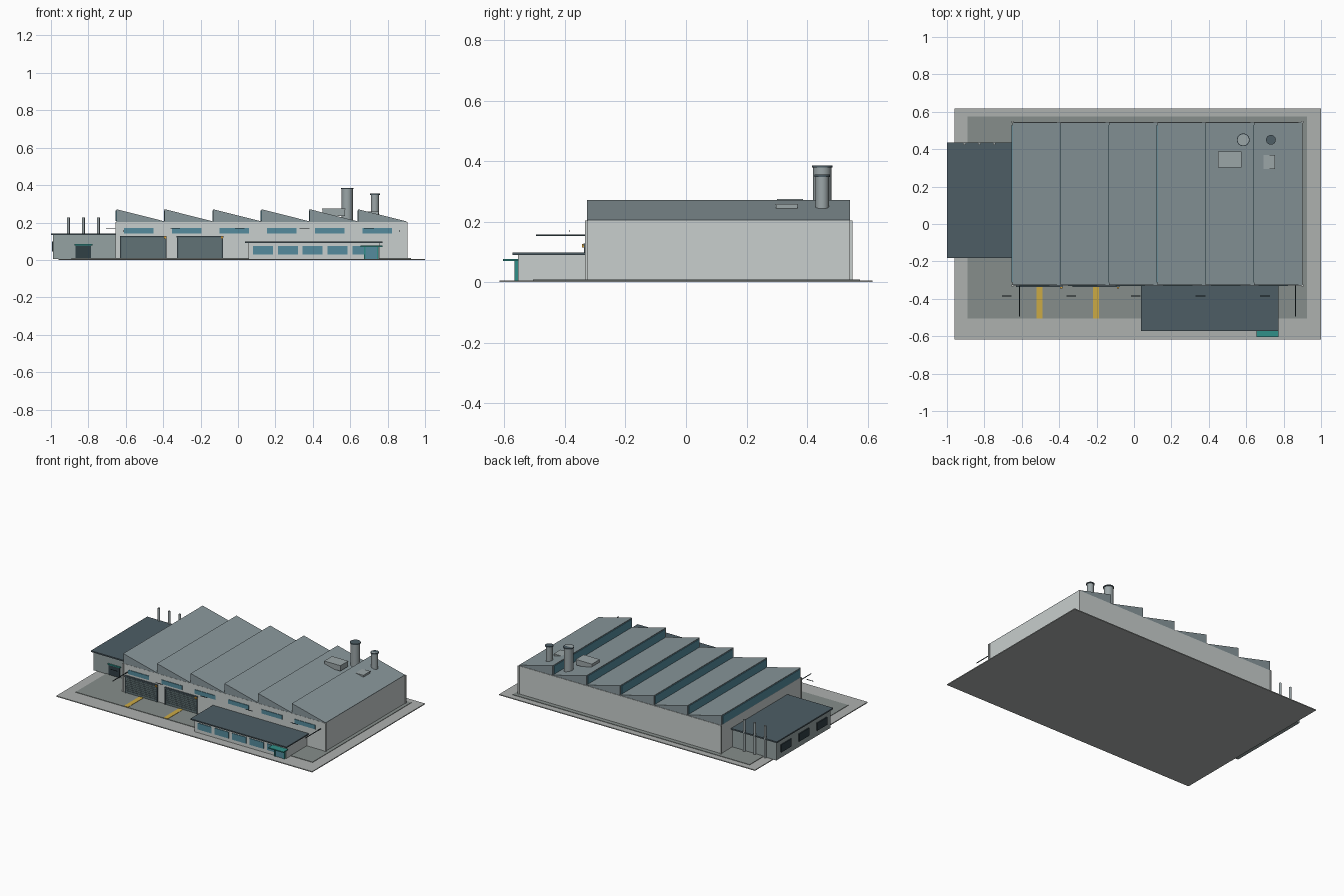
import bpy, bmesh, math

if "Cube" in bpy.data.objects:
    bpy.data.objects.remove(bpy.data.objects["Cube"])

def material(name, r, g, b):
    m = bpy.data.materials.new(name)
    m.diffuse_color = (r, g, b, 1)
    m.use_nodes = True
    m.node_tree.nodes["Principled BSDF"].inputs["Base Color"].default_value = m.diffuse_color
    return m

WALL = material("wall", .58, .62, .61)
ANNEX = material("annex_wall", .30, .36, .36)
ROOF = material("roof_metal", .25, .31, .33)
SLATE = material("slate", .075, .11, .13)
GLASS = material("glass", .09, .26, .34)
DARK = material("dark", .03, .05, .06)
SHUTTER = material("shutter", .12, .17, .18)
PAVE = material("pavement", .42, .44, .43)
ASPHALT = material("asphalt", .24, .27, .26)
YELLOW = material("yellow", .60, .40, .06)
TEAL = material("teal", .03, .28, .25)
METAL = material("metal", .33, .38, .39)
AMBER = material("amber", .8, .4, .05)

def finish(name, bm, mat):
    bmesh.ops.recalc_face_normals(bm, faces=bm.faces)
    me = bpy.data.meshes.new(name)
    bm.to_mesh(me)
    bm.free()
    ob = bpy.data.objects.new(name, me)
    me.materials.append(mat)
    bpy.context.collection.objects.link(ob)
    return ob

def box(name, x0, x1, y0, y1, z0, z1, mat):
    bm = bmesh.new()
    bmesh.ops.create_cube(bm, size=1)
    for v in bm.verts:
        v.co = ((x0 + x1) / 2 + v.co.x * (x1 - x0),
                (y0 + y1) / 2 + v.co.y * (y1 - y0),
                (z0 + z1) / 2 + v.co.z * (z1 - z0))
    return finish(name, bm, mat)

def cylinder(name, x, y, z0, z1, r, mat, n=24):
    bm = bmesh.new()
    bmesh.ops.create_cone(bm, cap_ends=True, segments=n, radius1=r, radius2=r, depth=z1 - z0)
    for f in bm.faces:
        f.smooth = len(f.verts) == 4
    for e in bm.edges:
        e.smooth = all(len(f.verts) == 4 for f in e.link_faces)
    bmesh.ops.translate(bm, verts=bm.verts, vec=(x, y, (z0 + z1) / 2))
    return finish(name, bm, mat)

# Site: slab, asphalt yard, yellow lane marks
box("pavement", -.96, 1, -.617, .617, 0, .006, PAVE)
box("asphalt_yard", -.89, .925, -.505, .575, .005, .009, ASPHALT)
for x in (-.505, -.202):
    box("lane_mark", x - .016, x + .016, -.505, -.335, .008, .011, YELLOW)

# Main hall and corner trims
HX0, HX1, HY0, HY1, HZ = -.65, .90, -.328, .545, .203
box("main_hall", HX0, HX1, HY0, HY1, .005, HZ, WALL)
for x in (HX0, HX1):
    for y in (HY0, HY1):
        box("corner_trim", x - .005, x + .005, y - .005, y + .005, .005, HZ, WALL)

# Sawtooth roof with glazed upright faces
PITCH = (HX1 - HX0) / 6
for i in range(6):
    a = HX0 + i * PITCH
    bm = bmesh.new()
    prof = [(a, HZ - .001), (a + PITCH, HZ - .001), (a + PITCH, HZ + .003), (a, .271)]
    f = bm.faces.new([bm.verts.new((x, HY0 + .001, z)) for x, z in prof])
    ext = bmesh.ops.extrude_face_region(bm, geom=[f])["geom"]
    bmesh.ops.translate(bm, verts=[v for v in ext if isinstance(v, bmesh.types.BMVert)],
                        vec=(0, HY1 - HY0 - .004, 0))
    finish("sawtooth_roof", bm, ROOF)
    box("roof_glazing", a - .004, a + .002, HY0 + .015, HY1 - .015, HZ + .006, .265, GLASS)
    # high windows below each tooth
    c = -.53 + i * .255
    box("high_window", c - .079, c + .079, HY0 - .004, HY0 + .002, .142, .170, GLASS)

# Roller doors with frame, slats and warning lamp
for x in (-.507, -.203):
    box("roller_door", x - .117, x + .117, HY0 - .005, HY0 + .002, .008, .12, SHUTTER)
    for k in range(8):
        z = .02 + k * .0128
        box("door_slat", x - .115, x + .115, HY0 - .008, HY0 - .004, z, z + .006, SHUTTER)
    box("door_header", x - .125, x + .125, HY0 - .010, HY0 + .002, .119, .128, SLATE)
    for s in (-1, 1):
        box("door_jamb", x + s * .12 - .004, x + s * .12 + .004, HY0 - .009, HY0, .008, .12, SLATE)
    box("warning_lamp", x + .112, x + .124, HY0 - .016, HY0 - .004, .114, .126, AMBER)

# Front office with flat roof, windows and entrance
box("office", .055, .757, -.555, -.325, .005, .092, WALL)
box("office_roof", .037, .772, -.573, -.327, .090, .098, SLATE)
for i in range(5):
    x = .08 + i * .133
    box("office_window", x, x + (.135 if i == 4 else .107), -.559, -.55, .03, .074, GLASS)
box("entrance_door", .68, .745, -.563, -.55, .006, .068, GLASS)
box("entrance_canopy", .655, .772, -.605, -.553, .069, .076, TEAL)
for x in (.677, .748):
    box("entrance_jamb", x - .004, x + .004, -.566, -.55, .006, .07, TEAL)

# Left annex with roof, door, side windows and rear pipes
box("annex", -.988, -.648, -.17, .422, .005, .135, ANNEX)
box("annex_roof", -1, -.65, -.182, .435, .133, .142, SLATE)
box("annex_door", -.868, -.785, -.176, -.168, .006, .078, DARK)
box("annex_door_lintel", -.875, -.778, -.18, -.168, .078, .084, TEAL)
for y in (-.07, .125, .32):
    box("annex_window", -.995, -.985, y - .055, y + .055, .045, .098, DARK)
for x in (-.907, -.827, -.747):
    cylinder("annex_pipe", x, .43, .006, .228, .008, METAL, 12)

# Chimneys with bands and caps
for x, r, top in ((.584, .030, .385), (.732, .022, .355)):
    cylinder("chimney", x, .45, .21, top, r, METAL)
    cylinder("chimney_cap", x, .45, top - .007, top, r + .004, SLATE)

# Roof ventilation units
for x0, x1, y0, y1, z0, z1 in ((.452, .572, .303, .385, .235, .270),
                               (.693, .752, .297, .368, .225, .254)):
    box("vent_unit", x0, x1, y0, y1, z0, z1, METAL)
    box("vent_lid", x0 - .002, x1 + .002, y0 - .002, y1 + .002, z1, z1 + .004, METAL)

# Lamp arms reaching out from the front wall
for x in (-.612, .863):
    box("lamp_arm", x - .002, x + .002, -.495, HY0, .153, .157, DARK)
for i in range(5):
    x = -.68 + i * .345
    box("lamp_bar", x - .026, x + .026, -.387, -.383, .168, .171, DARK)
